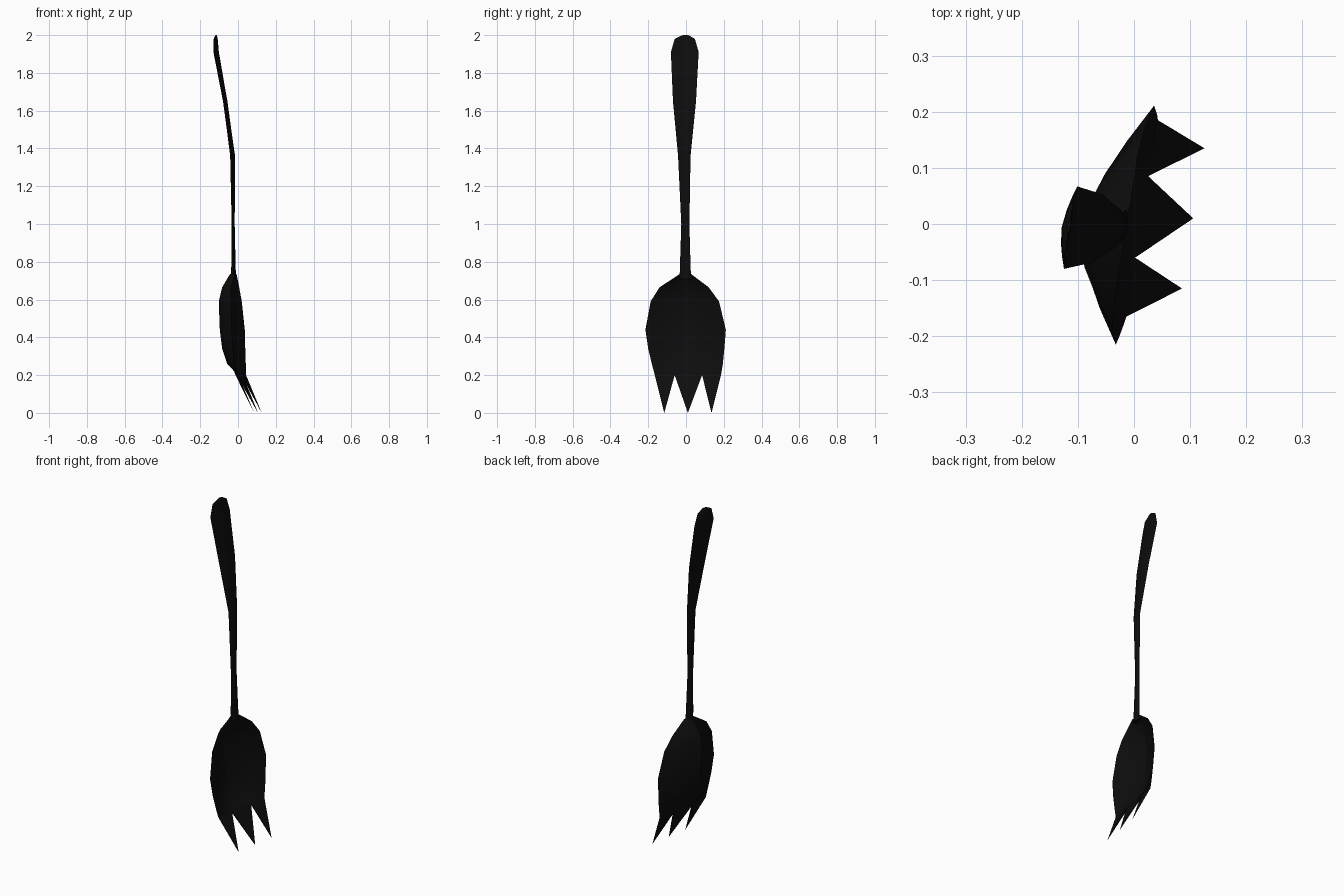
import bpy, bmesh, math

if "Cube" in bpy.data.objects:
    bpy.data.objects.remove(bpy.data.objects["Cube"], do_unlink=True)

# Single black finish
black = bpy.data.materials.new("black")
black.use_nodes = True
colour = (0.004, 0.004, 0.004, 1)
black.diffuse_color = colour
black.node_tree.nodes["Principled BSDF"].inputs["Base Color"].default_value = colour

YAW = 0.16      # the utensil is turned slightly about its length
COLUMNS = (-1, -0.7, -0.4, 0, 0.43, 0.71, 1)


def ring(row, power):
    """Closed lens section: back arc from edge to edge, then front arc back."""
    z, y_low, y_high, edge, back, front = row
    mid, half = (y_low + y_high) / 2, (y_high - y_low) / 2

    def point(t, depth):
        y = mid + half * t
        return (edge + YAW * y - depth * (1 - abs(t) ** power), y, z)

    return ([point(t, back) for t in COLUMNS]
            + [point(t, front) for t in reversed(COLUMNS[1:-1])])


def finish(name, bm):
    bmesh.ops.recalc_face_normals(bm, faces=bm.faces)
    mesh = bpy.data.meshes.new(name)
    bm.to_mesh(mesh)
    bm.free()
    mesh.materials.append(black)
    obj = bpy.data.objects.new(name, mesh)
    bpy.context.collection.objects.link(obj)
    bpy.ops.object.select_all(action='DESELECT')
    obj.select_set(True)
    bpy.context.view_layer.objects.active = obj
    bpy.ops.object.shade_smooth_by_angle(angle=math.radians(30))
    return obj


def loft(name, rows, power):
    bm = bmesh.new()
    rings = [[bm.verts.new(p) for p in ring(r, power)] for r in rows]
    count = len(rings[0])
    for a, b in zip(rings, rings[1:]):
        for i in range(count):
            j = (i + 1) % count
            bm.faces.new((a[i], a[j], b[j], b[i]))
    bm.faces.new(rings[0])
    bm.faces.new(rings[-1])
    return finish(name, bm)


# Handle: z, low y, high y, edge depth, back bulge, front bulge
loft("handle", [
    (0.71, -0.034, 0.027, -0.018, 0.018, -0.008),
    (0.78, -0.032, 0.024, -0.020, 0.015, -0.008),
    (1.00, -0.025, 0.018, -0.025, 0.008, -0.008),
    (1.36, -0.042, 0.024, -0.026, 0.014, -0.012),
    (1.65, -0.069, 0.053, -0.065, 0.012, -0.008),
    (1.91, -0.080, 0.067, -0.112, 0.016, -0.005),
    (1.98, -0.060, 0.047, -0.115, 0.012, -0.004),
    (2.00, -0.018, 0.012, -0.115, 0.004, -0.003),
], 1.6)

# Bowl: a thin dished shell, hollow towards +x
bowl_rows = [
    (0.735, -0.033, 0.027, -0.012, 0.030, 0.010),
    (0.665, -0.140, 0.120, -0.013, 0.069, 0.058),
    (0.590, -0.187, 0.175, -0.008, 0.093, 0.081),
    (0.440, -0.215, 0.211, 0.002, 0.098, 0.086),
    (0.340, -0.200, 0.203, 0.006, 0.090, 0.078),
    (0.260, -0.181, 0.195, 0.010, 0.068, 0.056),
    (0.200, -0.165, 0.185, 0.013, 0.014, 0.002),
]
loft("bowl", bowl_rows, 1.4)

# Tines: each runs from a third of the bowl's lower edge to a point
base = ring(bowl_rows[-1], 1.4)
back_row = base[:7]
front_row = [base[0]] + base[:6:-1] + [base[6]]
tip_depth = 0.104
for name, start, tip_y in (("right_tine", 0, -0.115),
                           ("middle_tine", 2, 0.010),
                           ("left_tine", 4, 0.135)):
    bm = bmesh.new()
    outline = back_row[start:start + 3] + front_row[start:start + 3][::-1]
    outline = list(dict.fromkeys(outline))
    verts = [bm.verts.new(p) for p in outline]
    tip = bm.verts.new((tip_depth + YAW * tip_y, tip_y, 0))
    bm.faces.new(verts)
    for a, b in zip(verts, verts[1:] + verts[:1]):
        bm.faces.new((a, b, tip))
    finish(name, bm)
